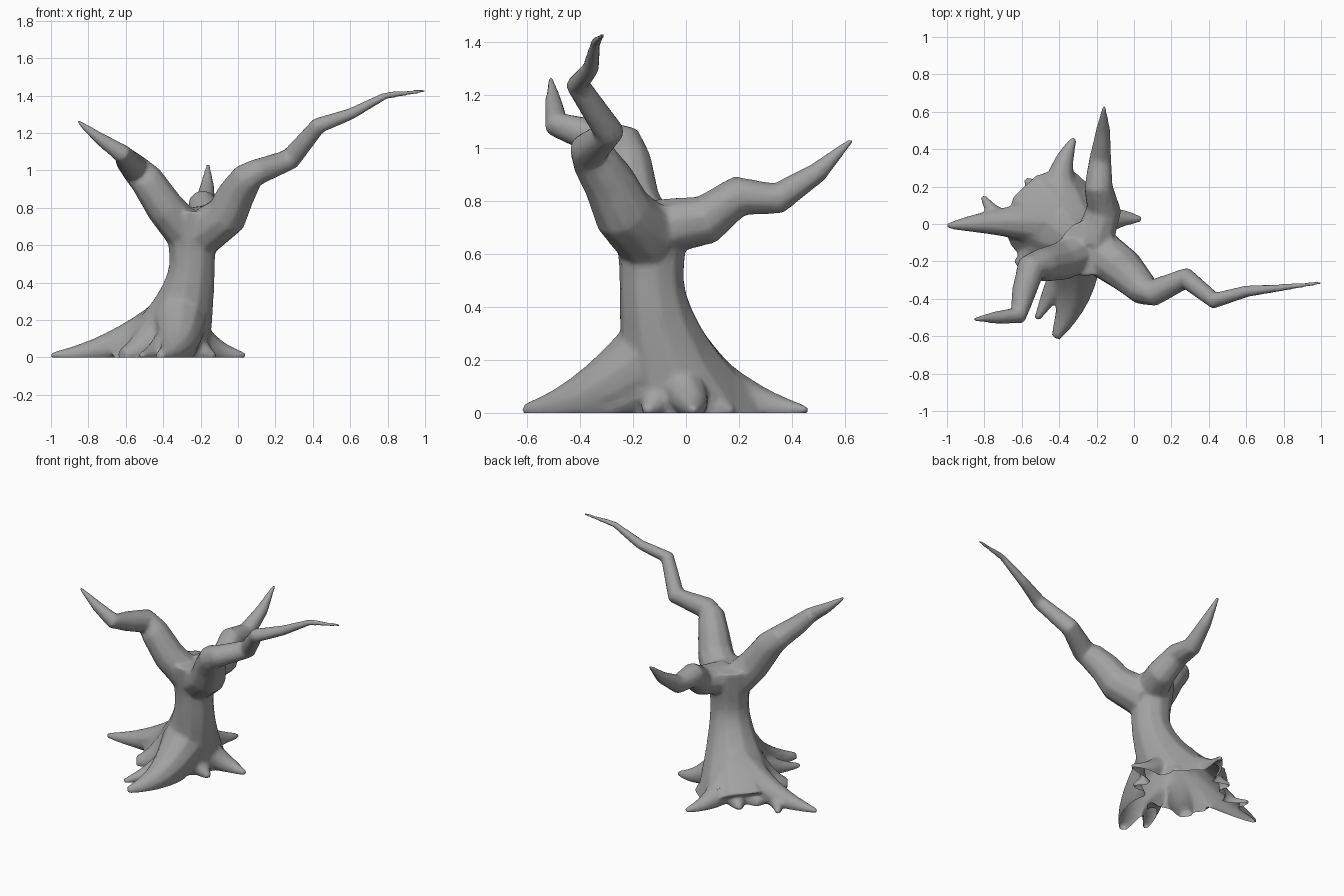
import bpy, bmesh, math
from mathutils import Vector

cube = bpy.data.objects.get("Cube")
if cube:
    bpy.data.objects.remove(cube, do_unlink=True)

bark = bpy.data.materials.new("grey_bark")
bark.use_nodes = True
grey = (0.36, 0.36, 0.36, 1)
bark.diffuse_color = grey
bark.node_tree.nodes["Principled BSDF"].inputs["Base Color"].default_value = grey

SIDES = 10
bm = bmesh.new()


def limb(points, radii):
    """Closed tube through the points, with one radius per point."""
    points = [Vector(p) for p in points]
    last = len(points) - 1
    rings = []
    across = None
    for i, (point, radius) in enumerate(zip(points, radii)):
        along = (points[min(i + 1, last)] - points[max(i - 1, 0)]).normalized()
        if across is None:
            across = along.orthogonal()
        across = (across - along * across.dot(along)).normalized()
        other = along.cross(across)
        angles = [math.tau * k / SIDES for k in range(SIDES)]
        rings.append([bm.verts.new(point + radius * (across * math.cos(a) + other * math.sin(a)))
                      for a in angles])
    for lower, upper in zip(rings, rings[1:]):
        for k in range(SIDES):
            n = (k + 1) % SIDES
            bm.faces.new((lower[k], lower[n], upper[n], upper[k]))
    bm.faces.new(rings[0][::-1])
    bm.faces.new(rings[-1])


def taper(count, thick, thin, power):
    """Radii that shrink from thick to thin along a limb."""
    return [thin + (thick - thin) * (1 - i / (count - 1)) ** power for i in range(count)]


def branch(points, thick, power):
    limb(points, taper(len(points), thick, thin=0.01, power=power))


def root(start, tip, height, thick, thin=0.016, bend=0.0, steps=9):
    """Root that sinks to the ground in a falling curve, bowed sideways by bend."""
    start, tip = Vector(start), Vector(tip)
    sideways = (tip - start).orthogonal().normalized() * bend
    points = []
    for i in range(steps):
        t = i / (steps - 1)
        spot = start.lerp(tip, t) + sideways * math.sin(math.pi * t)
        points.append((spot.x, spot.y, 0.01 + height * (1 - t) ** 2))
    limb(points, taper(steps, thick, thin, power=0.9))


# Trunk: leans toward the front left, flares at the foot and swells at the crown
trunk_points, trunk_radii = [], []
for step in range(13):
    z = -0.06 + 0.07 * step
    flare = max(0, 1 - z / 0.5) ** 1.6
    trunk_points.append((-0.245 - 0.16 * flare, -0.13 + 0.14 * flare, z))
    trunk_radii.append(0.124 + 0.14 * flare + 0.13 * max(0, z - 0.55))
limb(trunk_points, trunk_radii)

# Long left branch
branch([(-.2, -.14, .66), (-.06, -.24, .76), (-.01, -.29, .87), (.05, -.35, .96),
        (.1, -.37, .99), (.28, -.29, 1.06), (.43, -.41, 1.24),
        (.6, -.36, 1.3), (.79, -.34, 1.4), (1, -.315, 1.425)],
       thick=0.13, power=1.1)

# Crooked right branch
branch([(-.27, -.14, .66), (-.39, -.2, .8), (-.49, -.22, .95),
        (-.55, -.23, 1.01), (-.59, -.37, 1.05), (-.62, -.49, 1.09),
        (-.74, -.5, 1.17), (-.86, -.51, 1.265)],
       thick=0.115, power=0.75)

# Back branch
branch([(-.22, -.1, .7), (-.16, .08, .73), (-.19, .2, .82),
        (-.18, .35, .81), (-.165, .5, .91), (-.16, .63, 1.035)],
       thick=0.11, power=0.75)

# Right roots: the long one, its fork and two stubs
root(start=(-.36, -.01), tip=(-1, -.01), height=0.18, thick=0.14, bend=-0.02)
root(start=(-.66, .01), tip=(-.81, .15), height=0.03, thick=0.06, bend=0.02)
root(start=(-.4, -.08), tip=(-.62, -.23), height=0.15, thick=0.13, thin=0.04)
root(start=(-.42, .02), tip=(-.65, .11), height=0.1, thick=0.14, thin=0.03)

# Back roots
root(start=(-.39, .05), tip=(-.58, .24), height=0.1, thick=0.14)
root(start=(-.33, -.02), tip=(-.32, .46), height=0.16, thick=0.14, bend=0.07)
root(start=(-.3, -.03), tip=(-.2, .18), height=0.14, thick=0.11)

# Left roots
root(start=(-.28, -.06), tip=(.04, .025), height=0.14, thick=0.11, bend=0.04)
root(start=(-.28, -.08), tip=(-.12, -.15), height=0.12, thick=0.1)

# Front roots
root(start=(-.31, -.14), tip=(-.42, -.61), height=0.2, thick=0.15, thin=0.025, bend=0.04)
root(start=(-.37, -.24), tip=(-.52, -.51), height=0.08, thick=0.08)
root(start=(-.29, -.16), tip=(-.28, -.42), height=0.1, thick=0.1)

# Gather the overlapping limbs in one mesh
bmesh.ops.recalc_face_normals(bm, faces=bm.faces)
limbs = bpy.data.meshes.new("tree_limbs")
bm.to_mesh(limbs)
bm.free()
tree = bpy.data.objects.new("tree", limbs)
bpy.context.collection.objects.link(tree)

# Fuse into one skin, soften the joints and reduce
fuse = tree.modifiers.new("fuse", 'REMESH')
fuse.mode = 'VOXEL'
fuse.voxel_size = 0.01
soften = tree.modifiers.new("soften", 'SMOOTH')
soften.factor = 0.5
soften.iterations = 12
simplify = tree.modifiers.new("simplify", 'DECIMATE')
simplify.ratio = 0.12
skin = bpy.data.meshes.new_from_object(
    tree.evaluated_get(bpy.context.evaluated_depsgraph_get()))
tree.modifiers.clear()

# Trim level with the ground, leaving the base open
bm = bmesh.new()
bm.from_mesh(skin)
bmesh.ops.bisect_plane(bm, geom=bm.verts[:] + bm.edges[:] + bm.faces[:],
                       plane_co=(0, 0, 0), plane_no=(0, 0, 1), clear_inner=True)
bm.to_mesh(skin)
bm.free()
skin.materials.clear()
skin.materials.append(bark)
tree.data = skin
bpy.context.view_layer.objects.active = tree
tree.select_set(True)
bpy.ops.object.shade_smooth_by_angle(angle=math.radians(60))
